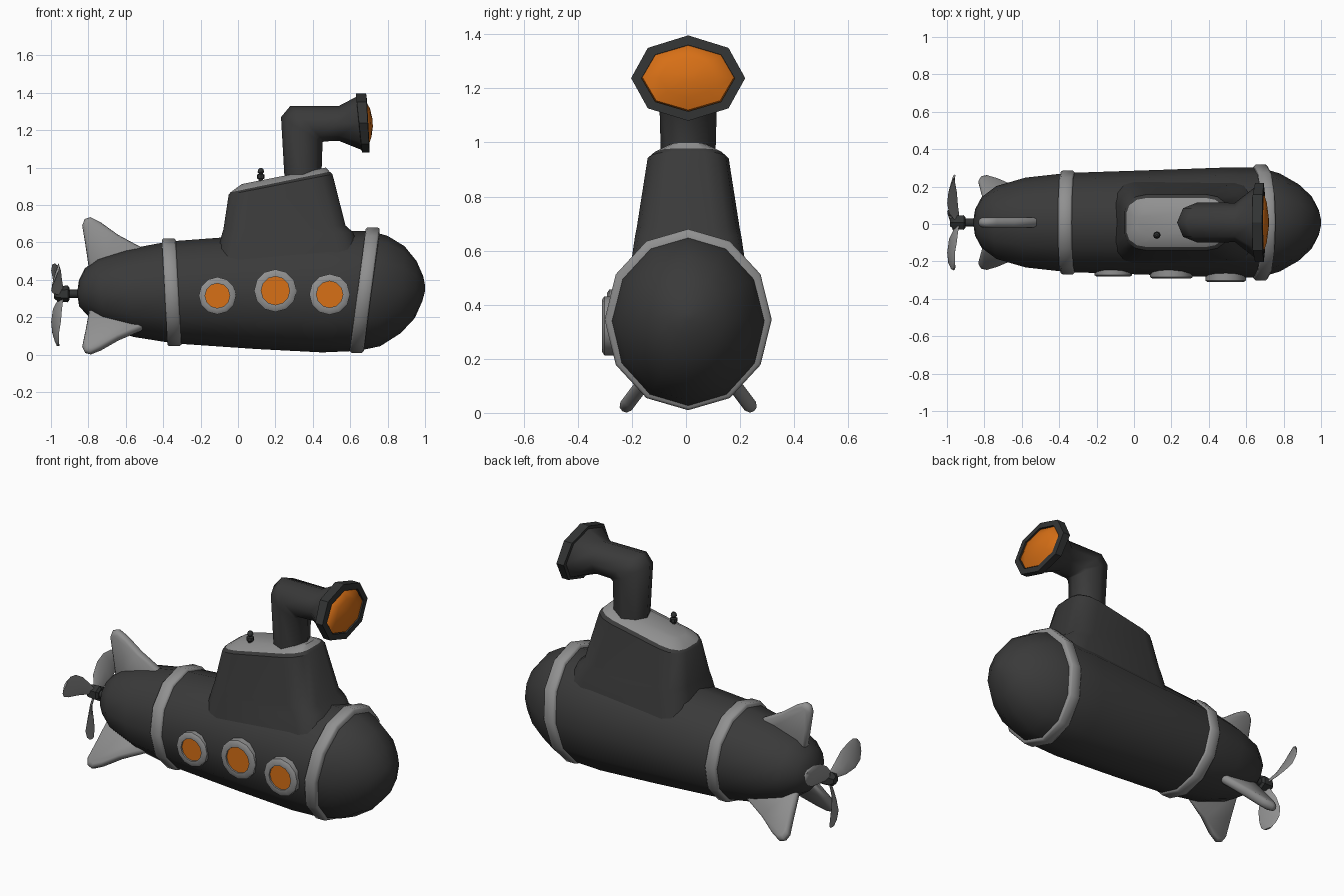
import bpy, bmesh, math
from mathutils import Vector as V

if "Cube" in bpy.data.objects:
    bpy.data.objects.remove(bpy.data.objects["Cube"])

YC = 0.008  # centre line of the hull


def material(name, rgb):
    m = bpy.data.materials.new(name)
    m.diffuse_color = (*rgb, 1)
    m.use_nodes = True
    m.node_tree.nodes["Principled BSDF"].inputs["Base Color"].default_value = m.diffuse_color
    return m


DARK = material("dark_grey", (0.042, 0.042, 0.042))
RIM = material("rim_grey", (0.032, 0.034, 0.034))
GREY = material("light_grey", (0.28, 0.28, 0.28))
ORANGE = material("orange_glass", (0.68, 0.16, 0.008))


def section(c, u, v, n):
    """Ellipse of n points around c, starting at c + u."""
    return [c + u * math.cos(2 * math.pi * i / n) + v * math.sin(2 * math.pi * i / n) for i in range(n)]


def span(ax, az, bx, bz, hw, n):
    """Ellipse between a top and a bottom point in the xz plane, with half width hw along y."""
    a, b = V((ax, YC, az)), V((bx, YC, bz))
    return section((a + b) / 2, (a - b) / 2, V((0, hw, 0)), n)


def loft(name, loops, mats, angle=40, closed=False, rule=None):
    """Skin a list of equal loops; cap the ends, or join them when closed."""
    bm = bmesh.new()
    rows = [[bm.verts.new(p) for p in loop] for loop in loops]
    n = len(rows[0])
    pairs = list(zip(rows, rows[1:])) + ([(rows[-1], rows[0])] if closed else [])
    for k, (r, s) in enumerate(pairs):
        for i in range(n):
            f = bm.faces.new((r[i], r[(i + 1) % n], s[(i + 1) % n], s[i]))
            f.material_index = rule(k) if rule else 0
    if not closed:
        bm.faces.new(rows[0][::-1])
        bm.faces.new(rows[-1]).material_index = rule(len(rows)) if rule else 0
    bmesh.ops.recalc_face_normals(bm, faces=bm.faces)
    me = bpy.data.meshes.new(name)
    bm.to_mesh(me)
    bm.free()
    for m in mats:
        me.materials.append(m)
    ob = bpy.data.objects.new(name, me)
    bpy.context.collection.objects.link(ob)
    bpy.ops.object.select_all(action='DESELECT')
    ob.select_set(True)
    bpy.context.view_layer.objects.active = ob
    bpy.ops.object.shade_smooth_by_angle(angle=math.radians(angle))
    return ob


# Hull: top x, top z, bottom x, bottom z, half width
hull = [(-.858, .345, -.858, .315, .015), (-.85, .40, -.85, .26, .07), (-.82, .46, -.81, .215, .135),
        (-.75, .515, -.72, .15, .195), (-.60, .562, -.56, .095, .24), (-.37, .605, -.34, .06, .265),
        (.10, .64, .10, .03, .28), (.48, .665, .45, .012, .293), (.71, .66, .64, .02, .293),
        (.80, .635, .76, .045, .262), (.89, .58, .87, .115, .205), (.955, .50, .945, .195, .14),
        (.99, .42, .985, .285, .068), (1.0, .37, 1.0, .34, .015)]
loft("hull", [span(*s, 12) for s in hull], [DARK], 50)

# Bands around the hull
for name, tx, tz, bx, bz, hw in (("rear_band", -.37, .622, -.34, .045, .277),
                                 ("front_band", .72, .68, .635, .01, .309)):
    loops = [span(tx + dx, tz - d, bx + dx, bz + d, hw - d, 12)
             for dx, d in ((-.037, .04), (-.037, .008), (-.028, 0), (.028, 0), (.037, .008), (.037, .04))]
    loft(name, loops, [GREY], 50, closed=True)


def rounded(x0, x1, z0, z1, hw, rx, ry):
    """Rounded rectangle loop whose height runs from z0 at x0 to z1 at x1."""
    pts = []
    for q, (sx, sy) in enumerate(((1, 1), (-1, 1), (-1, -1), (1, -1))):
        for k in range(4):
            a = math.radians(90 * q + 30 * k)
            x = (x1 - rx if sx > 0 else x0 + rx) + rx * math.cos(a)
            y = sy * (hw - ry) + ry * math.sin(a)
            pts.append(V((x, YC + y, z0 + (z1 - z0) * (x - x0) / (x1 - x0))))
    return pts


# Tower with a raised light deck
tower = [(-.12, .68, .48, .48, .222, .12, .1), (-.09, .615, .63, .655, .197, .12, .1),
         (-.078, .575, .67, .69, .19, .12, .1), (-.05, .505, .855, .965, .15, .12, .09),
         (-.04, .49, .868, .978, .132, .11, .08), (.02, .47, .912, 1.0, .075, .07, .05)]
loft("tower", [rounded(*s) for s in tower], [DARK, GREY], 35, rule=lambda k: int(k >= 4))

# Periscope pipe, flared head and lens
pipe = [(.25, .92, .445, .92, .1), (.23, 1.27, .452, 1.135, .108), (.28, 1.33, .46, 1.14, .108),
        (.54, 1.33, .54, 1.143, .105), (.635, 1.38, .66, 1.095, .19)]
loft("periscope_pipe", [span(*s, 8) for s in pipe], [DARK], 50)
rim = [(.632, 1.378, .66, 1.097, .19), (.63, 1.396, .664, 1.08, .211), (.685, 1.396, .703, 1.08, .211),
       (.69, 1.36, .703, 1.115, .172), (.672, 1.36, .685, 1.115, .172)]
loft("periscope_rim", [span(*s, 8) for s in rim], [RIM], 30)
lens = [(.67, 1.36, .685, 1.115, .172), (.684, 1.355, .698, 1.12, .167), (.706, 1.315, .714, 1.165, .105),
        (.719, 1.26, .721, 1.22, .03)]
loft("periscope_lens", [span(*s, 8) for s in lens], [ORANGE], 50)

# Portholes on the front side
for i, (x, z, y, ro, ri) in enumerate(((-.11, .315, -.282, .1, .066), (.2, .342, -.292, .114, .076),
                                       (.49, .322, -.31, .109, .071))):
    def disc(r, yy):
        return section(V((x, yy, z)), V((r, 0, 0)), V((0, 0, r)), 12)
    loft(f"porthole_frame_{i}", [disc(ro, y + .07), disc(ro, y + .008), disc(ro - .012, y),
                                 disc(ri, y), disc(ri, y + .07)], [GREY], 35, closed=True)
    loft(f"porthole_glass_{i}", [disc(ri + .003, y + .018), disc(ri + .003, y + .01)], [ORANGE], 35)

# Tail fins: one up, two splayed downward
OUTLINE = [(-.79, .08), (-.815, .25), (-.833, .36), (-.82, .395), (-.79, .405), (-.735, .378),
           (-.64, .31), (-.51, .24), (-.48, .14)]
cx, cr = -.70, .24
for name, deg in (("top_fin", 0), ("left_fin", 143), ("right_fin", -143)):
    a = math.radians(deg)
    out, side = V((0, math.sin(a), math.cos(a))), V((0, math.cos(a), -math.sin(a)))
    loops = [[V((cx + (px - cx) * s, YC, .33)) + out * (cr + (r - cr) * s) + side * t for px, r in OUTLINE]
             for t, s in ((-.026, .86), (-.016, .97), (0, 1), (.016, .97), (.026, .86))]
    loft(name, loops, [GREY], 60)

# Propeller shaft, hub and three pitched blades
HUB_Z = .325


def wheel(x, r, n):
    return section(V((x, YC, HUB_Z)), V((0, 0, r)), V((0, r, 0)), n)


loft("propeller_shaft", [wheel(-.92, .022, 8), wheel(-.83, .022, 8)], [RIM], 50)
loft("propeller_hub", [wheel(-.985, .022, 6), wheel(-.965, .04, 6), wheel(-.91, .045, 6), wheel(-.90, .03, 6)],
     [RIM], 30)
for i, deg in enumerate((180, 62, -62)):
    a = math.radians(deg)
    out, tan = V((0, math.sin(a), math.cos(a))), V((0, math.cos(a), -math.sin(a)))
    loops = []
    for r, w, p, x in ((.02, .018, .012, -.945), (.08, .04, .024, -.965), (.15, .062, .026, -.973),
                       (.21, .066, .018, -.975), (.255, .05, .01, -.968), (.278, .022, .004, -.962)):
        loops.append(section(V((x, YC, HUB_Z)) + out * r, tan * w + V((p, 0, 0)),
                             V((.006, 0, 0)) - tan * .002, 8))
    loft(f"propeller_blade_{i}", loops, [GREY], 60)

# Small whistle on the deck
whistle = [(.90, .012), (.938, .012), (.942, .02), (.962, .02), (.966, .01), (.975, .017), (.99, .015), (.998, .006)]
loft("deck_whistle", [section(V((.122, -.06, z)), V((r, 0, 0)), V((0, r, 0)), 8) for z, r in whistle], [RIM], 40)
